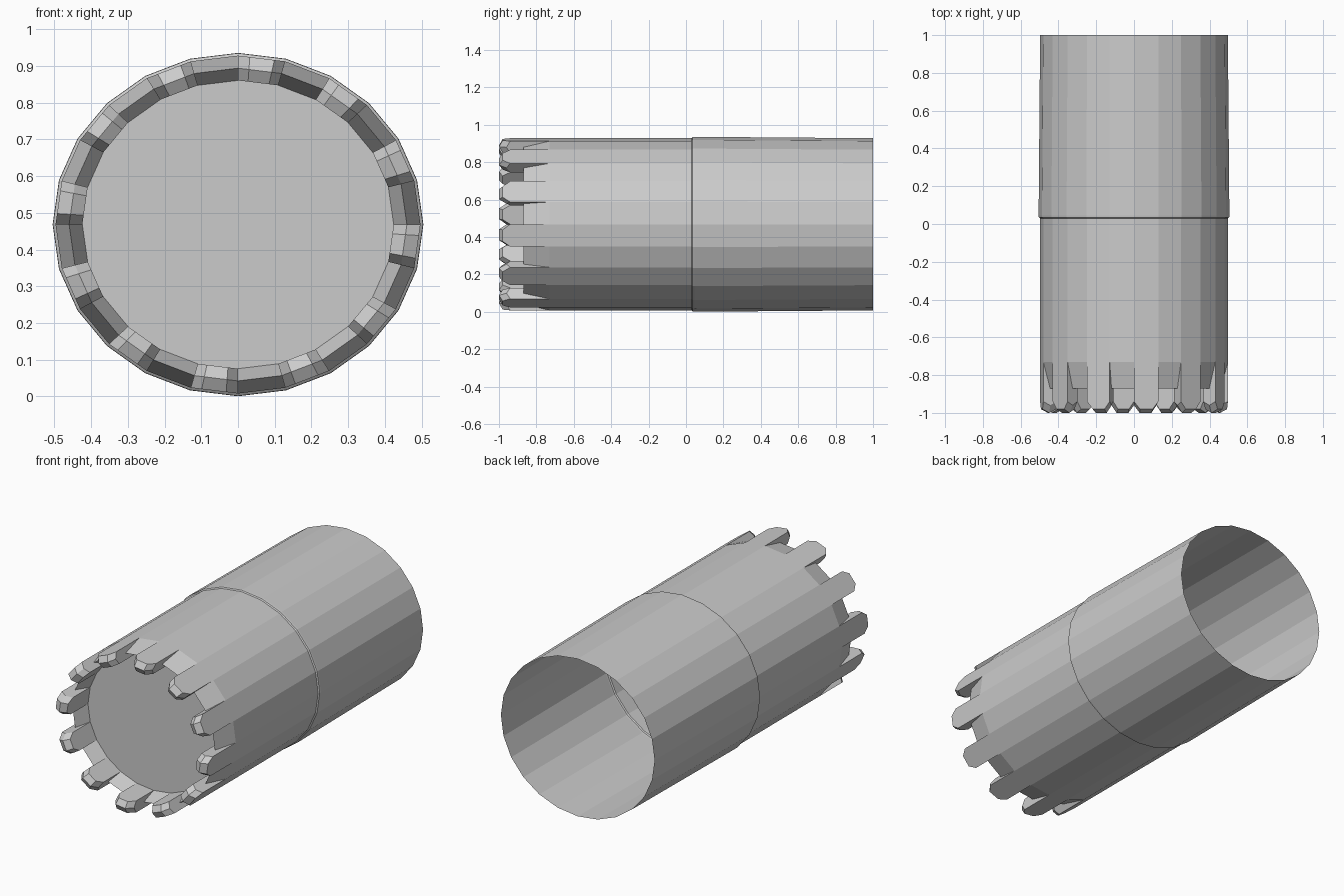
import bpy, bmesh
from math import sin, cos, pi

if "Cube" in bpy.data.objects:
    bpy.data.objects.remove(bpy.data.objects["Cube"])

SIDES = 24
CZ = 0.468            # height of the tube axis
SQUASH = 0.926        # the section is slightly flattened in z
R_OUT, R_MID, R_IN = 0.497, 0.46, 0.424
Y_SHELL, Y_RIM, Y_DISC = -0.73, -0.87, -0.78


def pt(seg, r, y):
    """Point on the tube; seg runs clockwise from the top seen from the front."""
    a = int(seg) * 2 * pi / SIDES
    b = (int(seg) + 1) * 2 * pi / SIDES
    t = seg - int(seg)
    return (r * (sin(a) * (1 - t) + sin(b) * t), y,
            CZ + r * SQUASH * (cos(a) * (1 - t) + cos(b) * t))


def make_object(name, polys):
    bm = bmesh.new()
    for poly in polys:
        bm.faces.new([bm.verts.new(p) for p in poly])
    bmesh.ops.remove_doubles(bm, verts=bm.verts, dist=1e-4)
    bmesh.ops.recalc_face_normals(bm, faces=bm.faces)
    me = bpy.data.meshes.new(name)
    bm.to_mesh(me)
    bm.free()
    ob = bpy.data.objects.new(name, me)
    bpy.context.collection.objects.link(ob)
    return ob


def strip(s0, s1, prof0, prof1=None):
    """Quads joining one profile at s0 to another at s1."""
    prof1 = prof1 or prof0
    return [[pt(s0, *prof0[i]), pt(s1, *prof1[i]),
             pt(s1, *prof1[i + 1]), pt(s0, *prof0[i + 1])]
            for i in range(len(prof0) - 1)]


faces = []
# outer shell with a small step in the middle, open at the back
shell = [(0.497, 1.0), (0.505, 0.045), (0.504, 0.035), (R_OUT, 0.03), (R_OUT, Y_SHELL)]
# notch between teeth: ramp in to the rim, then back to the disc
notch = [(R_OUT, Y_SHELL), (R_MID, Y_RIM), (R_IN, Y_DISC)]
# tooth profiles at its sides and at its pointed middle
side = [(R_OUT, Y_SHELL), (R_OUT, -0.94), (R_MID, -0.96), (R_IN, -0.94), (R_IN, Y_DISC)]
peak = [(R_OUT, Y_SHELL), (R_OUT, -0.98), (R_MID, -1.0), (R_IN, -0.98), (R_IN, Y_DISC)]

for s in range(SIDES):
    faces += strip(s, s + 1, shell)
    if s % 2:
        faces += strip(s, s + 1, notch)
    else:
        faces += strip(s, s + 0.25, side, peak)
        faces += strip(s + 0.25, s + 0.77, peak)
        faces += strip(s + 0.77, s + 1, peak, side)
        for e in (s, s + 1):  # tooth flanks, split at the ridge line
            faces.append([pt(e, *p) for p in (side[0], side[1], side[2], notch[1])])
            faces.append([pt(e, *p) for p in (notch[1], side[2], side[3], side[4])])

# flat recessed front disc
ring = []
for s in range(SIDES):
    ring.append(pt(s, R_IN, Y_DISC))
    if s % 2 == 0:
        ring += [pt(s + 0.25, R_IN, Y_DISC), pt(s + 0.77, R_IN, Y_DISC)]
faces.append(ring)

make_object("toothed_tube", faces)
